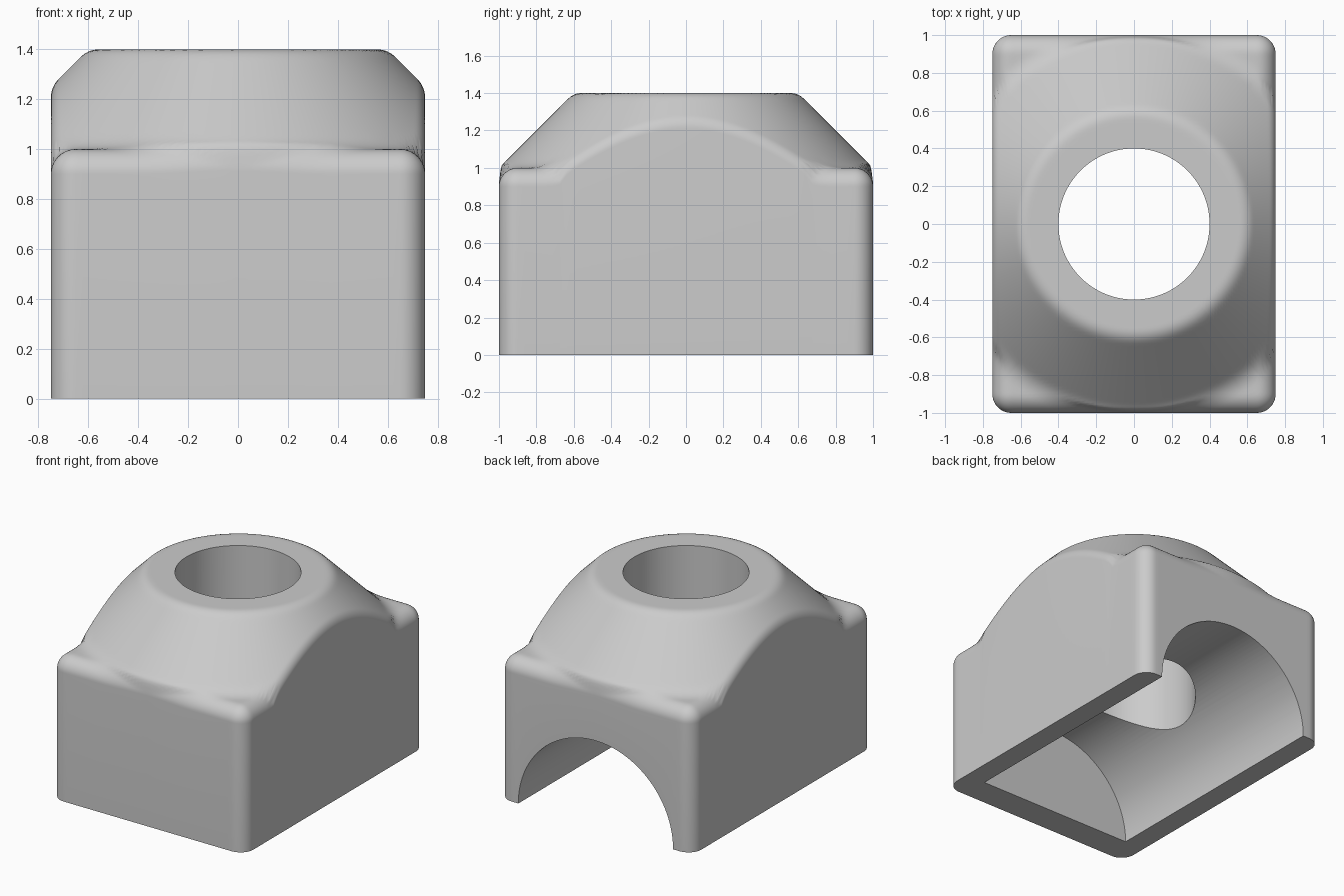
import bpy, bmesh, math
from mathutils import Vector, Matrix

if "Cube" in bpy.data.objects:
    bpy.data.objects.remove(bpy.data.objects["Cube"], do_unlink=True)

HALF_X, HALF_Y = 0.75, 1.0
EDGE = 0.1                      # rounding of the outer edges
BASE, TOP = 1.0, 1.4            # shoulder height and crown height
CROWN, FOOT = 0.6, 1.0          # crown and foot radius of the cone
FILLET = 0.15                   # hollow where the cone meets the shoulder
BORE, ARCH = 0.4, 0.6
BACK_WALL = -0.8                # inner face of the closed end
TAN = math.tan(math.pi / 8)
SIN = math.sin(math.pi / 4)

grey = bpy.data.materials.new("plain grey")
grey.use_nodes = True
grey.diffuse_color = (0.6, 0.6, 0.6, 1)
grey.node_tree.nodes["Principled BSDF"].inputs["Base Color"].default_value = (0.6, 0.6, 0.6, 1)


def cone_height(r):
    """Profile: flat crown, rounded shoulder, 45 degree cone, hollow, flat."""
    a = CROWN - EDGE * TAN
    b = FOOT + FILLET * TAN
    if r < a:
        return TOP
    if r < a + EDGE * SIN:
        return TOP - EDGE + math.sqrt(EDGE**2 - (r - a)**2)
    if r > b:
        return BASE
    if r > b - FILLET * SIN:
        return BASE + FILLET - math.sqrt(FILLET**2 - (b - r)**2)
    return BASE + FOOT - r


def rim_distance(p):
    """Distance inside the rounded rectangle, and the outward direction."""
    qx, qy = abs(p.x) - HALF_X + EDGE, abs(p.y) - HALF_Y + EDGE
    sx, sy = math.copysign(1, p.x), math.copysign(1, p.y)
    if qx > 0 and qy > 0:
        q = Vector((qx, qy))
        n = q.normalized()
        return max(EDGE - q.length, 0), Vector((n.x * sx, n.y * sy))
    if qx > qy:
        return max(EDGE - qx, 0), Vector((sx, 0))
    return max(EDGE - qy, 0), Vector((0, sy))


def surface_height(p):
    """Cone profile with its outer edge rounded into the walls."""
    h = cone_height(p.length)
    d, n = rim_distance(p)
    if d >= EDGE:
        return h
    step = 0.02
    s = max((cone_height((p - n * step).length) - h) / step, 0)
    # the cone foot ends in a fine lip at the front and back edges
    w = min(max((p.length - 0.985) / 0.015, 0), 1)
    s *= 1 - w * w * (3 - 2 * w)
    slant = math.sqrt(1 + s * s)
    if d >= EDGE * (1 - s / slant):
        return h
    return h - s * d + EDGE * (s - slant) + math.sqrt(max(EDGE**2 - (EDGE - d)**2, 0))


def outline():
    """Rounded rectangle, counter-clockwise."""
    cx, cy = HALF_X - EDGE, HALF_Y - EDGE
    corners = [(cx, cy), (-cx, cy), (-cx, -cy), (cx, -cy)]
    pts = []
    for i, (x, y) in enumerate(corners):
        for k in range(11):
            a = (i + k / 10) * math.pi / 2
            pts.append(Vector((x + EDGE * math.cos(a), y + EDGE * math.sin(a))))
        a = (i + 1) * math.pi / 2
        off = Vector((math.cos(a), math.sin(a))) * EDGE
        start = Vector((x, y)) + off
        end = Vector(corners[(i + 1) % 4]) + off
        pts += [start.lerp(end, k / 48) for k in range(1, 48)]
    return pts


def finish(bm, name):
    bmesh.ops.recalc_face_normals(bm, faces=bm.faces)
    mesh = bpy.data.meshes.new(name)
    bm.to_mesh(mesh)
    bm.free()
    mesh.materials.append(grey)
    obj = bpy.data.objects.new(name, mesh)
    bpy.context.collection.objects.link(obj)
    return obj


def cylinder(name, radius, length, matrix):
    bm = bmesh.new()
    bmesh.ops.create_cone(bm, cap_ends=True, segments=128, radius1=radius,
                          radius2=radius, depth=length, matrix=matrix)
    obj = finish(bm, name)
    obj.hide_render = True
    return obj


# solid block: rings run from the base, up the wall, over the edge to the crown
bm = bmesh.new()
rim = outline()
rings = [[bm.verts.new((p.x, p.y, 0)) for p in rim]]
insets = [0, 0.001, 0.003, 0.006, 0.01, 0.015, 0.021, 0.028, 0.036, 0.046,
          0.058, 0.07, 0.085, 0.1]
INNER = 0.3
for inset in insets:
    ring = [p * (1 - inset / p.length) for p in rim]
    rings.append([bm.verts.new((q.x, q.y, surface_height(q))) for q in ring])
COUNT = 36
for k in range(1, COUNT + 1):
    ring = []
    for p in rim:
        r = p.length - insets[-1]
        q = p.normalized() * (r + (INNER - r) * k / COUNT)
        ring.append(bm.verts.new((q.x, q.y, surface_height(q))))
    rings.append(ring)
for low, high in zip(rings, rings[1:]):
    for i in range(len(rim)):
        j = (i + 1) % len(rim)
        bm.faces.new((low[i], low[j], high[j], high[i]))
bm.faces.new(rings[0][::-1])
bm.faces.new(rings[-1])
block = finish(bm, "housing_block")

# vertical bore and arched channel open at the rear
bore = cylinder("bore_cutter", BORE, 2, Matrix.Translation((0, 0, 1.2)))
reach = 2.2
channel = cylinder("channel_cutter", ARCH, reach,
                   Matrix.Translation((0, BACK_WALL + reach / 2, 0))
                   @ Matrix.Rotation(math.pi / 2, 4, 'X')
                   @ Matrix.Rotation(math.pi / 128, 4, 'Z'))

bpy.ops.object.select_all(action='DESELECT')
block.select_set(True)
bpy.context.view_layer.objects.active = block
for cutter in (channel, bore):
    mod = block.modifiers.new(cutter.name, 'BOOLEAN')
    mod.operation = 'DIFFERENCE'
    mod.solver = 'EXACT'
    mod.object = cutter
    bpy.ops.object.modifier_apply(modifier=mod.name)
    bpy.data.objects.remove(cutter, do_unlink=True)
bpy.ops.object.shade_smooth_by_angle(angle=math.radians(35))
